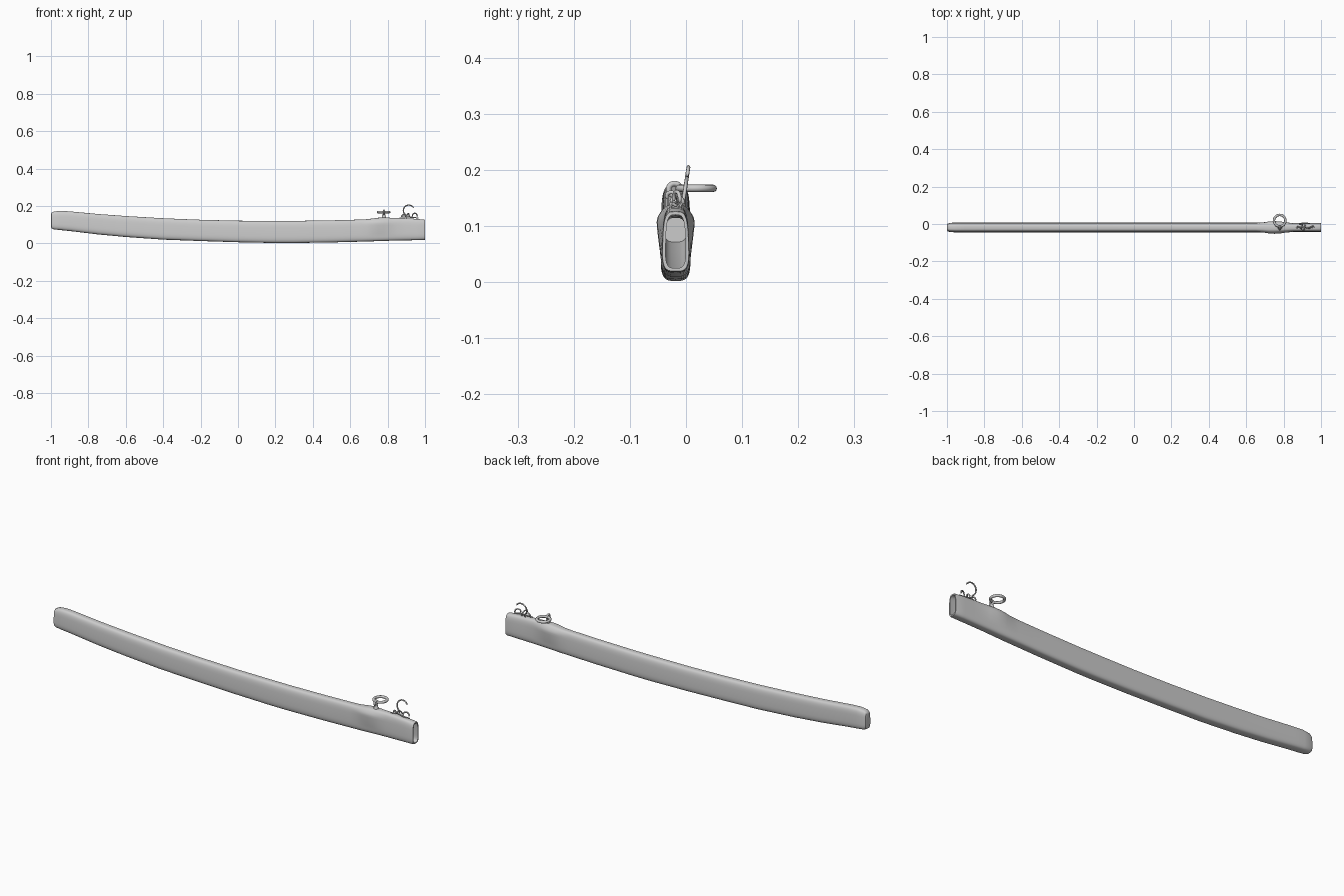
import bpy, bmesh, math
from mathutils import Vector

if "Cube" in bpy.data.objects:
    bpy.data.objects.remove(bpy.data.objects["Cube"])

YC = -0.0185   # centre plane of the scabbard
N = 40         # points around each cross-section

# x, bottom z, top z, half width
STATIONS = [
    (-1.0, .088, .155, .014), (-.997, .080, .163, .020), (-.985, .075, .170, .0245),
    (-.95, .071, .174, .0265), (-.90, .066, .171, .0265), (-.75, .048, .157, .0265),
    (-.60, .034, .146, .0265), (-.40, .020, .134, .0265), (-.20, .0125, .126, .0265),
    (0, .006, .121, .0265), (.20, .002, .120, .0265), (.30, .002, .120, .0265),
    (.50, .005, .123, .0265), (.65, .009, .127, .0265), (.69, .010, .129, .0265),
    (.72, .011, .133, .0265), (.75, .012, .137, .026), (.78, .013, .138, .0255),
    (.81, .014, .137, .025), (.85, .015, .136, .0245), (.90, .016, .134, .0245),
    (.95, .017, .131, .0245), (.995, .018, .127, .0245), (1.0, .0195, .1255, .0235),
]


def section(x, zb, zt, hw, inset=0.0):
    """Rounded-rectangle section, narrower at the top, swollen near the ring."""
    zc, hz, hw = (zb + zt) / 2, (zt - zb) / 2 - inset, hw - inset
    bulge = 0 if inset else .0115 * max(0, 1 - abs((x - .755) / .075) ** 2)
    pts = []
    for i in range(N):
        a = 2 * math.pi * i / N
        c, s = math.cos(a), math.sin(a)
        u = math.copysign(abs(c) ** .55, c)
        v = math.copysign(abs(s) ** .55, s)
        z = zc + hz * v
        w = hw * (1 - .09 * (v + .3))
        w += bulge * max(0, 1 - abs(z - .112) / (.07 if z < .112 else .045))
        pts.append(Vector((x, YC + w * u, z)))
    return pts


def finish(obj, angle=40):
    bpy.ops.object.select_all(action='DESELECT')
    obj.select_set(True)
    bpy.context.view_layer.objects.active = obj
    bpy.ops.object.shade_smooth_by_angle(angle=math.radians(angle))


def loft(name, sections):
    bm = bmesh.new()
    rings = [[bm.verts.new(p) for p in s] for s in sections]
    for a, b in zip(rings, rings[1:]):
        for i in range(N):
            j = (i + 1) % N
            bm.faces.new((a[i], a[j], b[j], b[i]))
    bm.faces.new(rings[0])
    bm.faces.new(rings[-1])
    bmesh.ops.recalc_face_normals(bm, faces=bm.faces)
    me = bpy.data.meshes.new(name)
    bm.to_mesh(me)
    bm.free()
    obj = bpy.data.objects.new(name, me)
    bpy.context.collection.objects.link(obj)
    finish(obj)


def torus(name, loc, major, minor, rot=(0, 0, 0)):
    bpy.ops.mesh.primitive_torus_add(location=loc, rotation=rot, major_radius=major,
                                     minor_radius=minor, major_segments=36, minor_segments=12)
    bpy.context.object.name = name
    finish(bpy.context.object, 60)


def wire(name, pts, radius):
    """Round wire with tapered ends through the given points."""
    cu = bpy.data.curves.new(name, 'CURVE')
    cu.dimensions = '3D'
    cu.bevel_depth, cu.bevel_resolution, cu.use_fill_caps = radius, 2, True
    sp = cu.splines.new('POLY')
    sp.points.add(len(pts) - 1)
    for i, (p, co) in enumerate(zip(sp.points, pts)):
        p.co = (*co, 1)
        p.radius = .55 if i in (0, len(pts) - 1) else 1
    obj = bpy.data.objects.new(name, cu)
    bpy.context.collection.objects.link(obj)


def arc(cx, cy, cz, r, a0, a1, lean=0.0, yaw=0.0, n=16):
    """Upright arc, leaning in y with height and turned about z."""
    out = []
    for i in range(n + 1):
        a = math.radians(a0 + (a1 - a0) * i / n)
        dx, dz = r * math.cos(a), r * math.sin(a)
        out.append((cx + dx * math.cos(yaw), cy + dx * math.sin(yaw) + lean * dz, cz + dz))
    return out


# Curved scabbard: outer shell, rim, then the hollow running back inside
outer = [section(*s) for s in STATIONS]
inner = [section(*s, inset=.0055) for s in reversed(STATIONS[4:])]
loft("scabbard_body", outer + inner)

# Lug on a short post, with a flat-lying ring through it
bpy.ops.mesh.primitive_cone_add(vertices=20, radius1=.013, radius2=.006, depth=.025,
                                location=(.78, YC, .1455))
bpy.context.object.name = "ring_post"
finish(bpy.context.object)
torus("ring_lug", (.78, YC - .002, .165), .0105, .005, (0, math.pi / 2, 0))
torus("hanging_ring", (.779, .018, .167), .0305, .0065)

# Thin wire hook with curled feet behind the mouth
wire("hook", [(.90, YC + .008, .134)] + arc(.913, 0, .176, .029, 245, 25, .15), .0034)
wire("front_curl", arc(.945, YC + .002, .147, .014, -20, 190, 0, .4), .0035)
wire("rear_curl", arc(.885, YC - .003, .140, .013, 10, 190, .3, -.5), .0035)
wire("side_curl", arc(.91, YC - .001, .146, .014, -30, 170, -.5, 1.2), .0035)
wire("hook_bar", [(.865, YC - .004, .139), (.90, YC + .004, .142),
                  (.935, YC - .004, .139), (.965, YC + .003, .135)], .0035)
